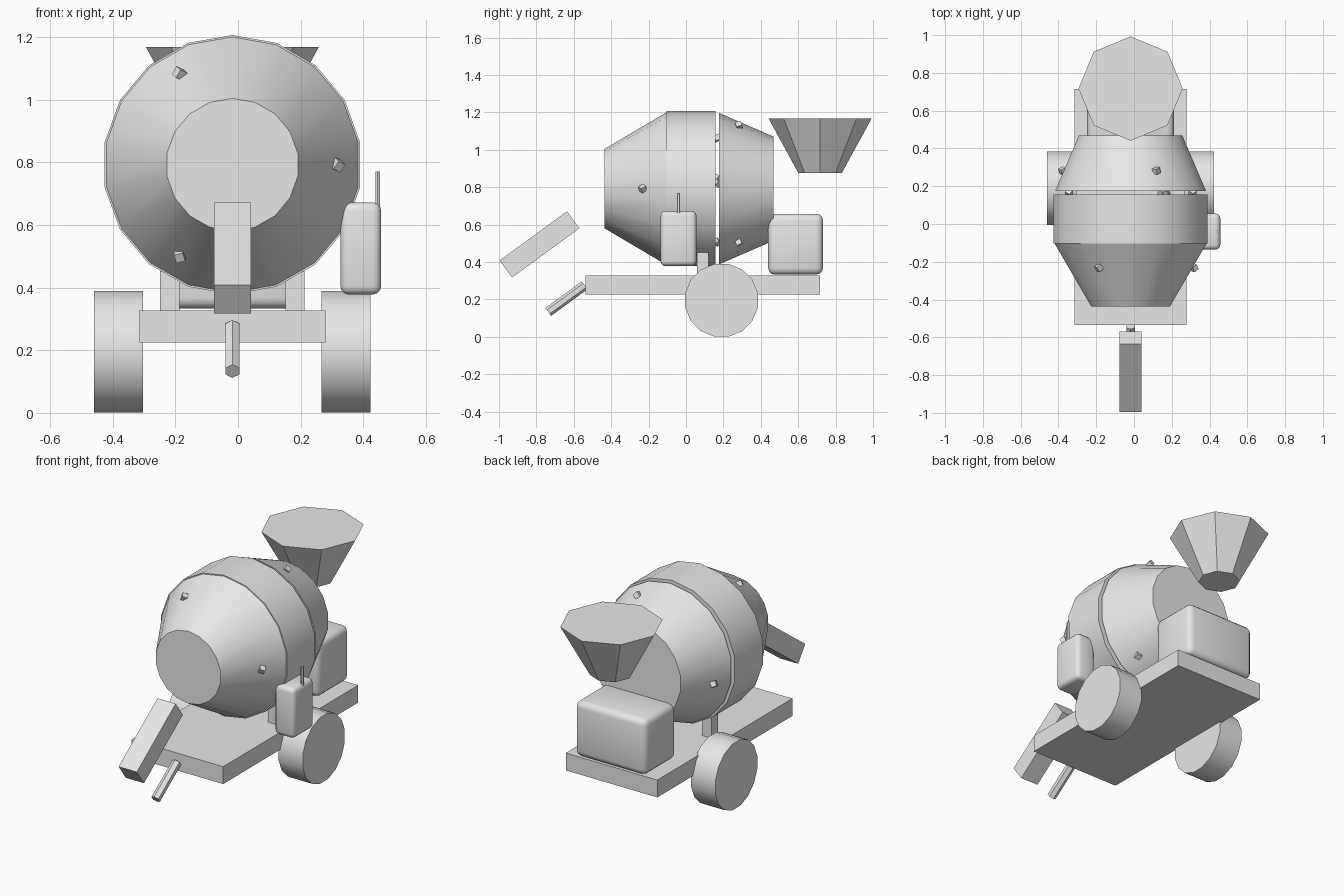
import bpy, bmesh, math, random
from mathutils import Matrix, Euler

if "Cube" in bpy.data.objects:
    bpy.data.objects.remove(bpy.data.objects["Cube"])

random.seed(4)
CX = -0.018          # machine centre line
DZ = 0.792           # drum axis height
rad = math.radians

grey = bpy.data.materials.new("plain_grey")
grey.diffuse_color = (0.8, 0.8, 0.8, 1)
grey.use_nodes = True
grey.node_tree.nodes["Principled BSDF"].inputs["Base Color"].default_value = grey.diffuse_color


def finish(name, bm, loc, rot, smooth):
    me = bpy.data.meshes.new(name)
    bm.to_mesh(me)
    bm.free()
    me.materials.append(grey)
    ob = bpy.data.objects.new(name, me)
    bpy.context.collection.objects.link(ob)
    ob.location = loc
    ob.rotation_euler = rot
    if smooth:
        bpy.ops.object.select_all(action='DESELECT')
        ob.select_set(True)
        bpy.context.view_layer.objects.active = ob
        bpy.ops.object.shade_smooth_by_angle(angle=rad(30))
    return ob


def frustum(name, r1, r2, depth, sides, loc, rot=(0, 0, 0), spin=0, smooth=True):
    bm = bmesh.new()
    bmesh.ops.create_cone(bm, cap_ends=True, segments=sides, radius1=r1,
                          radius2=r2, depth=depth,
                          matrix=Matrix.Rotation(spin, 4, 'Z'))
    return finish(name, bm, loc, rot, smooth)


def box(name, size, loc, rot=(0, 0, 0), bevel=0):
    bm = bmesh.new()
    bmesh.ops.create_cube(bm, size=1, matrix=Matrix.Diagonal((*size, 1)))
    if bevel:
        bmesh.ops.bevel(bm, geom=bm.edges[:], offset=bevel, segments=3,
                        profile=0.5, affect='EDGES')
    return finish(name, bm, loc, rot, bool(bevel))


def ring_section(name, r1, r2, y1, y2):
    """Drum section running from y1 (front) to y2 (back)."""
    frustum(name, r1, r2, y2 - y1, 18, (CX, (y1 + y2) / 2, DZ), (rad(-90), 0, 0))


# Drum: front cone, straight band and rear cone with a narrow gap
ring_section("drum_front_cone", 0.212, 0.408, -0.436, -0.104)
ring_section("drum_band", 0.414, 0.414, -0.104, 0.157)
ring_section("drum_rear_cone", 0.405, 0.278, 0.176, 0.469)

# Small loose bolts on both cones and in the gap
bolts = [(0.336, -0.232, (0, 120, 240)),
         (0.364, 0.282, (68, 188, 308)),
         (0.33, 0.166, (5, 55, 170, 300))]
for r, y, angles in bolts:
    for a in angles:
        spin = Euler([random.uniform(0.3, 1.2) for _ in range(3)])
        box("bolt", (0.03, 0.03, 0.03),
            (CX + r * math.cos(rad(a)), y, DZ + r * math.sin(rad(a))), spin)

# Chassis, wheels and drum posts
box("chassis", (0.594, 1.252, 0.102), (CX, 0.09, 0.276))
for s in (-1, 1):
    frustum("wheel", 0.198, 0.198, 0.157, 16, (CX + s * 0.363, 0.19, 0.195),
            (0, rad(90), 0), spin=math.pi / 16)
    box("drum_post", (0.061, 0.061, 0.125), (CX + s * 0.2, 0.09, 0.389))

# Rear engine and side control box with lever
box("engine_box", (0.46, 0.293, 0.325), (CX, 0.586, 0.495), bevel=0.035)
box("control_box", (0.13, 0.192, 0.294), (0.392, -0.04, 0.525), bevel=0.026)
frustum("control_lever", 0.009, 0.009, 0.14, 6, (0.446, -0.04, 0.70), smooth=False)

# Loading hopper, discharge chute and tow bar
frustum("hopper", 0.116, 0.276, 0.293, 8, (CX, 0.717, 1.0215), smooth=False)
box("chute", (0.118, 0.446, 0.113), (CX, -0.783, 0.494), (rad(36.2), 0, 0))
frustum("tow_bar", 0.026, 0.026, 0.241, 6, (CX, -0.639, 0.204),
        (rad(-53.9), 0, 0), smooth=False)
